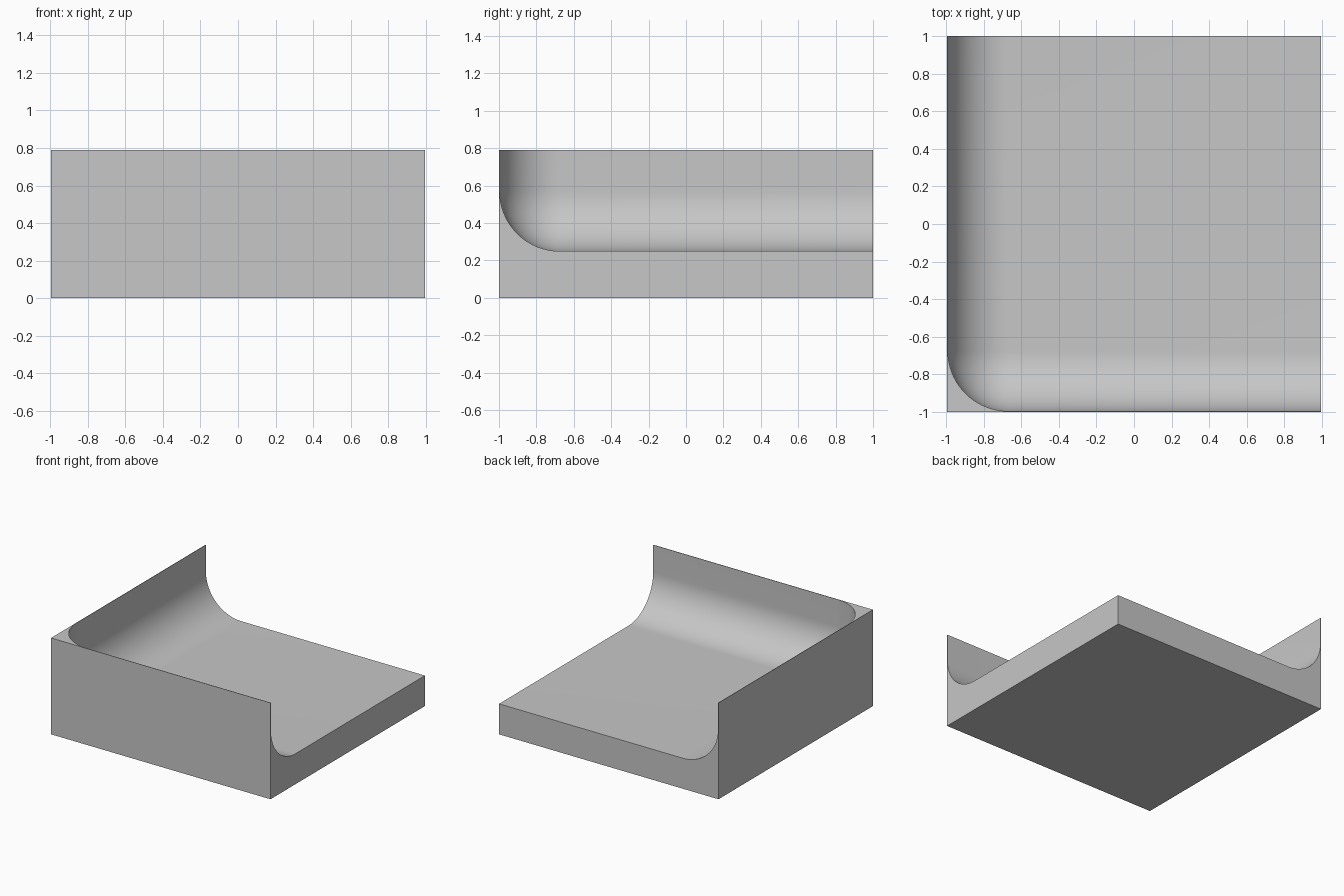
import bpy
import bmesh
from mathutils import Vector
from math import radians

if "Cube" in bpy.data.objects:
    bpy.data.objects.remove(bpy.data.objects["Cube"], do_unlink=True)

RADIUS = 0.32
WALL = 0.004
FLOOR = 0.25
HALF = Vector((0.995, 1.0, 0))
HEIGHT = 0.79

grey = bpy.data.materials.new("light_grey")
grey.use_nodes = True
grey.diffuse_color = (0.57, 0.57, 0.57, 1)
grey.node_tree.nodes["Principled BSDF"].inputs["Base Color"].default_value = grey.diffuse_color


def box(name, low, high, round_low_corner=False):
    """Axis-aligned box; optionally round the three edges at its lowest corner."""
    low, high = Vector(low), Vector(high)
    bm = bmesh.new()
    bmesh.ops.create_cube(bm, size=1)
    for v in bm.verts:
        v.co = (low + high) / 2 + v.co * (high - low)
    if round_low_corner:
        corner = min(bm.verts, key=lambda v: sum(v.co))
        bmesh.ops.bevel(bm, geom=list(corner.link_edges), offset=RADIUS,
                        offset_type='OFFSET', segments=24, profile=0.5,
                        affect='EDGES', clamp_overlap=False)
    mesh = bpy.data.meshes.new(name)
    bm.to_mesh(mesh)
    bm.free()
    mesh.materials.append(grey)
    obj = bpy.data.objects.new(name, mesh)
    bpy.context.collection.objects.link(obj)
    return obj


# Solid block, and the filleted pocket removed from its open back-left corner
block = box("corner_block", -HALF, HALF + Vector((0, 0, HEIGHT)))
pocket = box("pocket_cutter",
             (WALL - HALF.x, WALL - HALF.y, FLOOR), (2, 2, 2), True)
pocket.hide_render = True

cut = block.modifiers.new("pocket", 'BOOLEAN')
cut.operation = 'DIFFERENCE'
cut.solver = 'EXACT'
cut.object = pocket

bpy.ops.object.select_all(action='DESELECT')
block.select_set(True)
bpy.context.view_layer.objects.active = block
bpy.ops.object.modifier_apply(modifier=cut.name)
bpy.data.objects.remove(pocket, do_unlink=True)

# Smooth fillets, crisp outer edges
bpy.ops.object.shade_smooth_by_angle(angle=radians(20))
